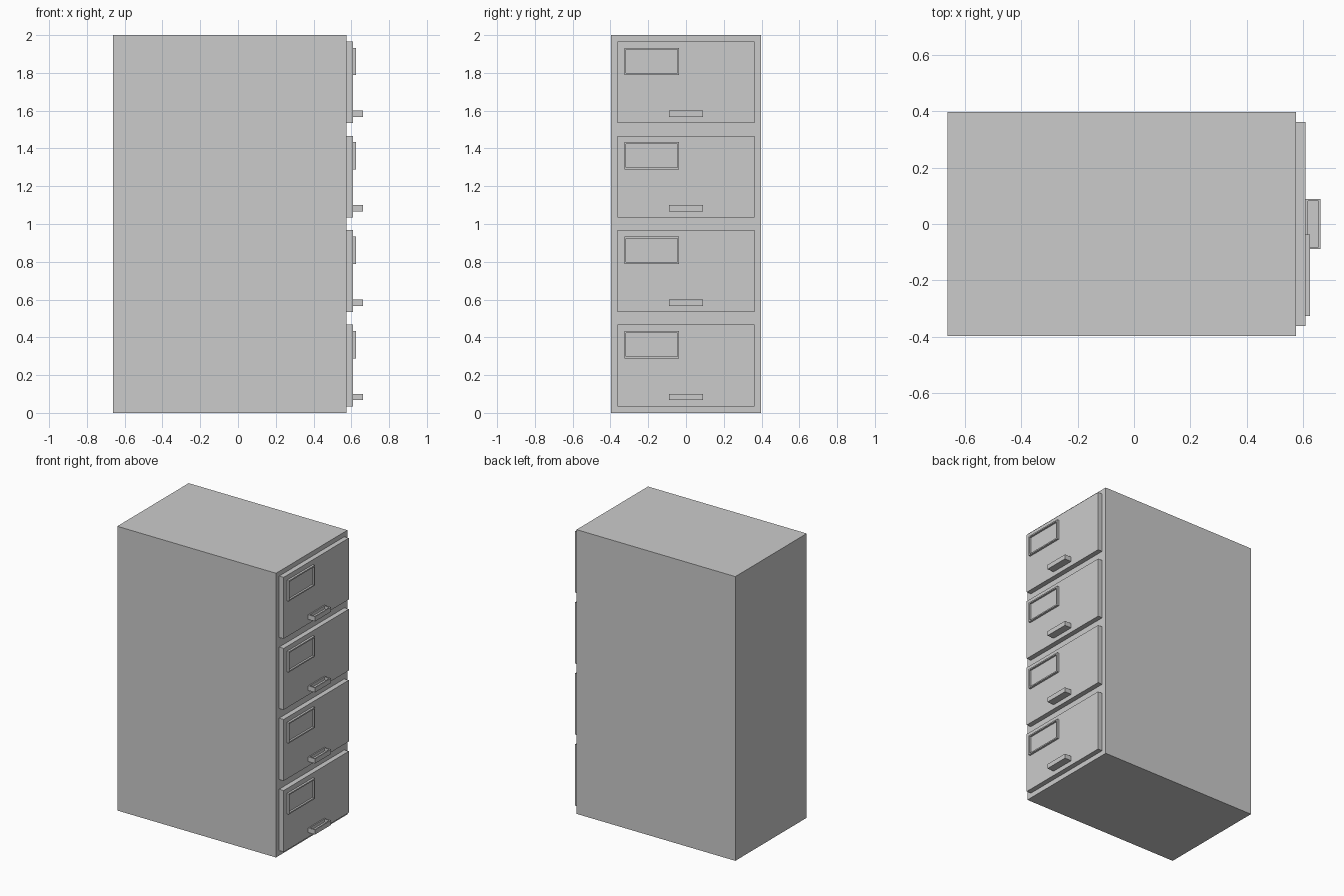
import bpy, bmesh
from mathutils import Vector

if "Cube" in bpy.data.objects:
    bpy.data.objects.remove(bpy.data.objects["Cube"])


def part(name, lo, hi, recess=None):
    """Box from lo to hi; recess = (face direction, rim width, depth) sinks a pocket."""
    lo, hi = Vector(lo), Vector(hi)
    bm = bmesh.new()
    bmesh.ops.create_cube(bm, size=1)
    for v in bm.verts:
        v.co = Vector([(lo[i] + hi[i]) / 2 + v.co[i] * (hi[i] - lo[i]) for i in range(3)])
    bm.normal_update()
    if recess:
        direction, rim, depth = recess
        direction = Vector(direction)
        face = max(bm.faces, key=lambda f: f.normal.dot(direction))
        bmesh.ops.inset_region(bm, faces=[face], thickness=rim)
        # second inset of zero width gives the pocket its walls
        bmesh.ops.inset_region(bm, faces=[face], thickness=0)
        bmesh.ops.translate(bm, verts=face.verts[:], vec=-direction * depth)
    bmesh.ops.recalc_face_normals(bm, faces=bm.faces[:])
    mesh = bpy.data.meshes.new(name)
    bm.to_mesh(mesh)
    bm.free()
    obj = bpy.data.objects.new(name, mesh)
    bpy.context.collection.objects.link(obj)
    return obj


# Cabinet carcass
BODY_X, FRONT_X = 0.574, 0.609
part("cabinet_body", (-0.662, -0.397, 0), (BODY_X, 0.397, 2))

# Four drawers, each with a label frame and a hollow-topped pull
for i in range(4):
    z = i * 0.5
    part(f"drawer_front_{i + 1}", (BODY_X, -0.362, z + 0.035), (FRONT_X, 0.362, z + 0.467))
    part(f"label_frame_{i + 1}", (FRONT_X, -0.326, z + 0.289), (0.624, -0.037, z + 0.433),
         ((1, 0, 0), 0.013, 0.013))
    part(f"drawer_pull_{i + 1}", (FRONT_X, -0.089, z + 0.067), (0.662, 0.089, z + 0.1),
         ((0, 0, 1), 0.011, 0.022))
